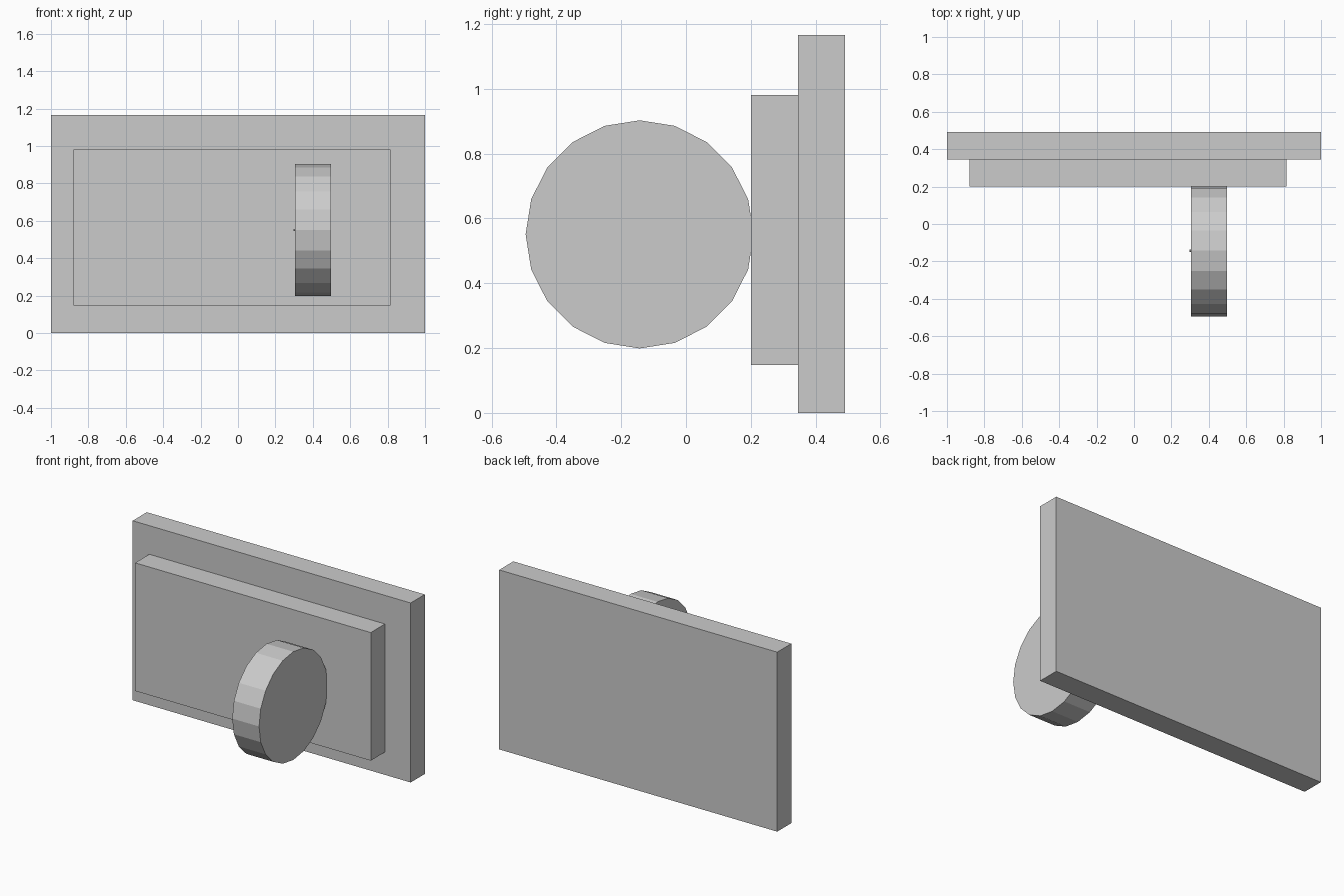
import bpy
from math import pi

if "Cube" in bpy.data.objects:
    bpy.data.objects.remove(bpy.data.objects["Cube"])


def box(name, x, y, z):
    """Box spanning the given (min, max) ranges."""
    bpy.ops.mesh.primitive_cube_add(size=1, location=[sum(r) / 2 for r in (x, y, z)])
    ob = bpy.context.object
    ob.name = name
    ob.scale = [r[1] - r[0] for r in (x, y, z)]
    bpy.ops.object.transform_apply(location=False, rotation=False, scale=True)
    return ob


def disc(name, x, y, z, radius, sides):
    """Cylinder lying along x with a vertex at the top."""
    bpy.ops.mesh.primitive_cylinder_add(
        vertices=sides, radius=radius, depth=x[1] - x[0],
        location=(sum(x) / 2, y, z), rotation=(0, pi / 2, 0))
    ob = bpy.context.object
    ob.name = name
    bpy.ops.object.transform_apply(location=False, rotation=True, scale=True)
    return ob


# Stepped backing plates
box("back_plate", (-1, 1), (0.346, 0.491), (0, 1.167))
box("front_plate", (-0.88, 0.815), (0.2, 0.346), (0.148, 0.981))

# Upright wheel, its rear edge sunk into the front plate
disc("wheel", (0.305, 0.498), -0.143, 0.551, 0.352, 20)

# Tiny axle pin on the wheel's left face
disc("axle_pin", (0.297, 0.32), -0.143, 0.551, 0.006, 8)
